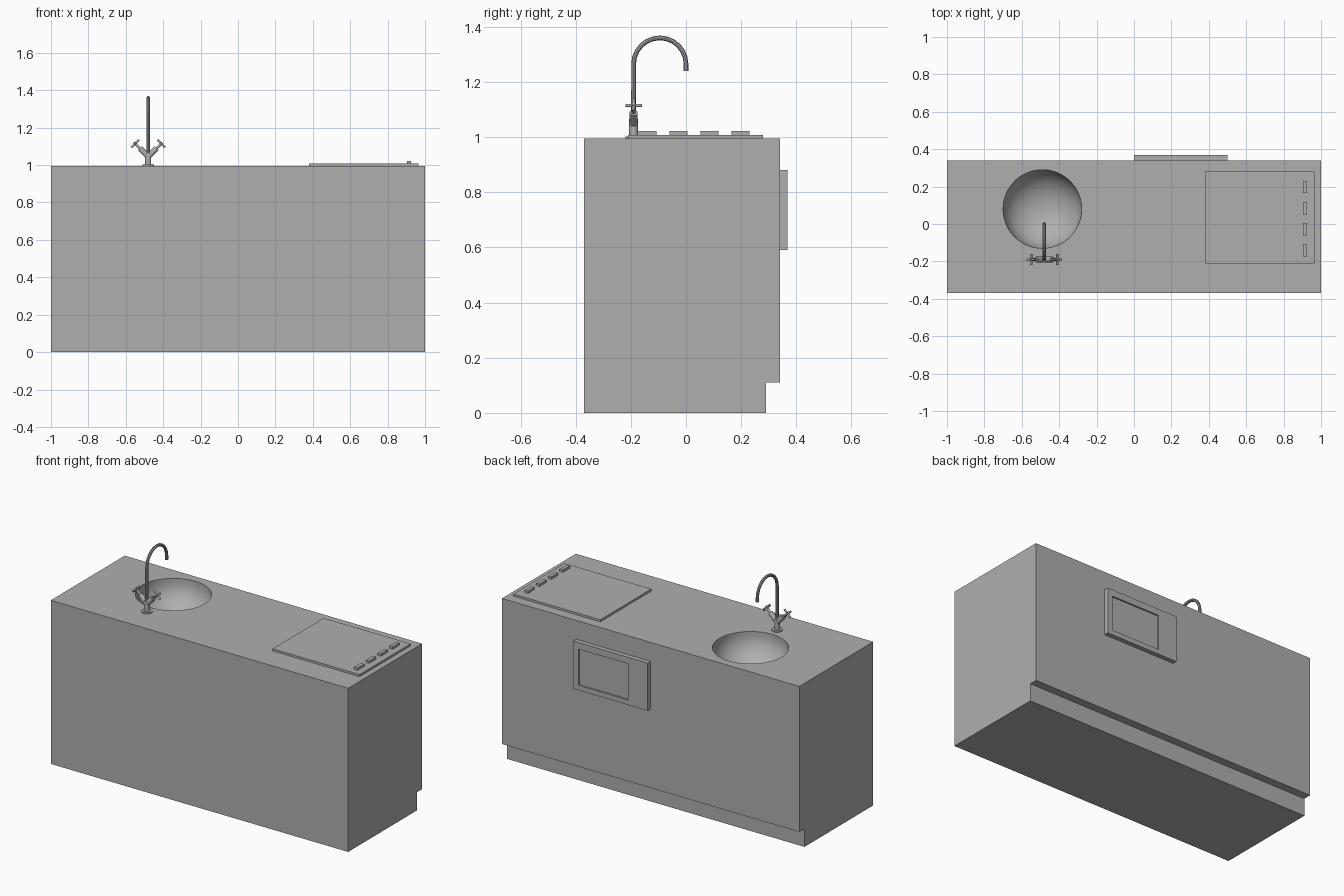
import bpy, bmesh, math
from mathutils import Vector

if "Cube" in bpy.data.objects:
    bpy.data.objects.remove(bpy.data.objects["Cube"])

grey = bpy.data.materials.new("plain_grey")
grey.use_nodes = True
color = (0.43, 0.43, 0.43, 1)
grey.diffuse_color = color
grey.node_tree.nodes["Principled BSDF"].inputs["Base Color"].default_value = color


def add(name, bm, smooth=False):
    bmesh.ops.recalc_face_normals(bm, faces=bm.faces[:])
    mesh = bpy.data.meshes.new(name)
    bm.to_mesh(mesh)
    bm.free()
    mesh.materials.append(grey)
    ob = bpy.data.objects.new(name, mesh)
    bpy.context.collection.objects.link(ob)
    bpy.ops.object.select_all(action="DESELECT")
    ob.select_set(True)
    bpy.context.view_layer.objects.active = ob
    if smooth:
        bpy.ops.object.shade_smooth_by_angle(angle=math.radians(35))
    return ob


def box(name, low, high):
    bm = bmesh.new()
    bmesh.ops.create_cube(bm, size=1)
    low, high = Vector(low), Vector(high)
    for v in bm.verts:
        v.co = (low + high) / 2 + v.co * (high - low)
    return add(name, bm)


def rod(name, start, end, radius, sides=16):
    start, end = Vector(start), Vector(end)
    axis = end - start
    bm = bmesh.new()
    bmesh.ops.create_cone(bm, cap_ends=True, segments=sides, radius1=radius,
                          radius2=radius, depth=axis.length)
    turn = axis.to_track_quat("Z", "Y")
    for v in bm.verts:
        v.co = turn @ v.co + (start + end) / 2
    return add(name, bm, True)


def cut(target, cutter):
    mod = target.modifiers.new("cut", "BOOLEAN")
    mod.operation = "DIFFERENCE"
    mod.solver = "EXACT"
    mod.object = cutter
    bpy.ops.object.select_all(action="DESELECT")
    target.select_set(True)
    bpy.context.view_layer.objects.active = target
    bpy.ops.object.modifier_apply(modifier=mod.name)
    bpy.data.objects.remove(cutter)


TOP = 0.995

# Cabinet: side profile with toe kick, extruded along x
bm = bmesh.new()
profile = [(-0.37, 0), (0.29, 0), (0.29, 0.11), (0.34, 0.11), (0.34, TOP), (-0.37, TOP)]
face = bm.faces.new([bm.verts.new((-1, y, z)) for y, z in profile])
side = bmesh.ops.extrude_face_region(bm, geom=[face])["geom"]
bmesh.ops.translate(bm, vec=(2, 0, 0), verts=[v for v in side if isinstance(v, bmesh.types.BMVert)])
cabinet = add("cabinet", bm)

# Sink bowl: straight rim, then a rounded basin
bm = bmesh.new()
radius, depth, rim = 0.21, 0.17, TOP - 0.02
points = [(0, 1.05), (radius, 1.05), (radius, rim)]
for i in range(1, 13):
    a = math.pi / 2 * i / 12
    points.append((radius * math.cos(a) if i < 12 else 0, rim - depth * math.sin(a)))
verts = [bm.verts.new((r, 0, z)) for r, z in points]
edges = [bm.edges.new(pair) for pair in zip(verts, verts[1:])]
bmesh.ops.spin(bm, geom=verts + edges, cent=(0, 0, 0), axis=(0, 0, 1),
               angle=2 * math.pi, steps=48)
bmesh.ops.remove_doubles(bm, verts=bm.verts[:], dist=0.0001)
bmesh.ops.translate(bm, vec=(-0.49, 0.08, 0), verts=bm.verts[:])
cut(cabinet, add("sink_cutter", bm))
bpy.ops.object.shade_smooth_by_angle(angle=math.radians(35))

# Oven panel with a recessed window
panel = box("oven_panel", (0, 0.335, 0.59), (0.5, 0.368, 0.88))
cut(panel, box("window_cutter", (0.13, 0.358, 0.62), (0.465, 0.4, 0.84)))

# Cooktop and its row of knobs
box("cooktop", (0.38, -0.21, TOP - 0.005), (0.965, 0.28, 1.008))
for i in range(4):
    y = -0.14 + i * 0.1125
    box(f"cooktop_knob_{i + 1}", (0.903, y - 0.033, 1.005), (0.925, y + 0.033, 1.023))

# Tap body
X, Y = -0.48, -0.19
rod("tap_base", (X, Y, TOP - 0.005), (X, Y, 1.003), 0.03, 24)
rod("tap_body", (X, Y, TOP), (X, Y, 1.065), 0.016)

# Tap spout: swept tube bent into a hook
path = [(X, Y, 1.05)]
for i in range(13):
    a = math.pi * (1 - i / 12)
    path.append((X, Y / 2 + 0.095 * math.cos(a), 1.265 + 0.095 * math.sin(a)))
path.append((X, 0, 1.24))
curve = bpy.data.curves.new("tap_spout", "CURVE")
curve.dimensions = "3D"
curve.bevel_depth = 0.009
curve.bevel_resolution = 3
curve.use_fill_caps = True
spline = curve.splines.new("POLY")
spline.points.add(len(path) - 1)
for p, co in zip(spline.points, path):
    p.co = (*co, 1)
curve.materials.append(grey)
spout = bpy.data.objects.new("tap_spout", curve)
bpy.context.collection.objects.link(spout)
bpy.ops.object.select_all(action="DESELECT")
spout.select_set(True)
bpy.context.view_layer.objects.active = spout
bpy.ops.object.convert(target="MESH")
bpy.ops.object.shade_smooth_by_angle(angle=math.radians(35))

# Angled valves with cross handles on both sides
for label, s in (("left", 1), ("right", -1)):
    def at(d, up=0, y=0):
        return (X + s * (d - up), Y + y, 1.045 + d + up)
    rod(f"{label}_valve", at(0), at(0.044), 0.015)
    rod(f"{label}_valve_stem", at(0.04), at(0.076), 0.007)
    rod(f"{label}_handle_bar", at(0.07, -0.021), at(0.07, 0.021), 0.006)
    rod(f"{label}_handle_cross_bar", at(0.07, 0, -0.03), at(0.07, 0, 0.03), 0.006)
